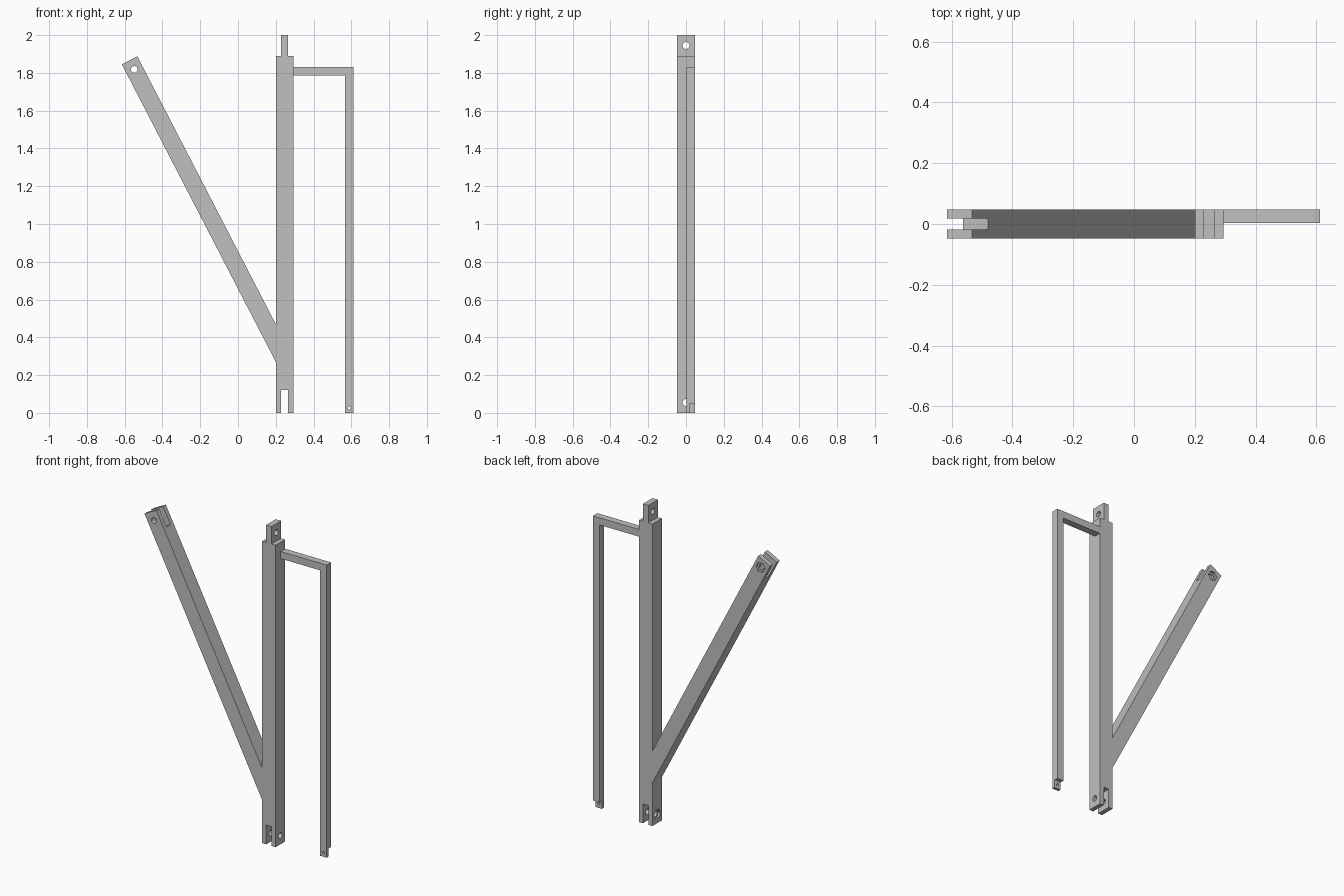
import bpy
import math
from mathutils import Matrix, Vector

cube = bpy.data.objects.get("Cube")
if cube:
    bpy.data.objects.remove(cube, do_unlink=True)

grey = bpy.data.materials.new("plain grey")
grey.use_nodes = True
colour = (0.53, 0.53, 0.53, 1)
grey.diffuse_color = colour
grey.node_tree.nodes["Principled BSDF"].inputs["Base Color"].default_value = colour

HALF = 0.047      # half thickness of post and arm
GAP = 0.0185      # half width of fork slots and of the tongue
HOLE = 0.018      # pin hole radius
NUT = 0.032       # hexagonal nut recess radius
POST_X = 0.247    # centre of the post


def prism(name, outline, y0, y1):
    """Extrude an (x, z) outline from y0 to y1."""
    n = len(outline)
    verts = [(x, y, z) for y in (y0, y1) for x, z in outline]
    faces = [tuple(range(n)), tuple(reversed(range(n, 2 * n)))]
    faces += [(i, i + n, (i + 1) % n + n, (i + 1) % n) for i in range(n)]
    mesh = bpy.data.meshes.new(name)
    mesh.from_pydata(verts, [], faces)
    mesh.materials.append(grey)
    obj = bpy.data.objects.new(name, mesh)
    bpy.context.collection.objects.link(obj)
    # make every face point outwards
    bpy.context.view_layer.objects.active = obj
    bpy.ops.object.select_all(action='DESELECT')
    obj.select_set(True)
    bpy.ops.object.mode_set(mode='EDIT')
    bpy.ops.mesh.select_all(action='SELECT')
    bpy.ops.mesh.normals_make_consistent(inside=False)
    bpy.ops.object.mode_set(mode='OBJECT')
    return obj


def box(name, x0, x1, y0, y1, z0, z1):
    return prism(name, [(x0, z0), (x1, z0), (x1, z1), (x0, z1)], y0, y1)


def pin(centre, axis, radius, length, sides=32):
    """Cylindrical or hexagonal cutter along an axis."""
    ring = [(radius * math.cos(math.tau * i / sides),
             radius * math.sin(math.tau * i / sides)) for i in range(sides)]
    obj = prism("pin_cutter", ring, -length / 2, length / 2)
    turn = Matrix.Rotation(math.pi / 2, 4, 'Z') if axis == 'X' else Matrix()
    obj.data.transform(Matrix.Translation(centre) @ turn)
    return obj


def cut(obj, *cutters):
    """Subtract the cutters, bake the result and drop the cutters."""
    for cutter in cutters:
        mod = obj.modifiers.new("cut", 'BOOLEAN')
        mod.operation = 'DIFFERENCE'
        mod.solver = 'EXACT'
        mod.object = cutter
        bpy.context.view_layer.objects.active = obj
        bpy.ops.object.modifier_apply(modifier=mod.name)
        bpy.data.objects.remove(cutter, do_unlink=True)


# Upright post with a stepped tongue on top, forked at the foot
left, right = POST_X - HALF, POST_X + HALF
post = prism("post", [(left, 0), (right, 0), (right, 1.89),
                      (POST_X + GAP, 1.89), (POST_X + GAP, 2),
                      (POST_X - GAP, 2), (POST_X - GAP, 1.89), (left, 1.89)],
             -HALF, HALF)
cut(post,
    box("slot_cutter", POST_X - GAP, POST_X + GAP, -0.1, 0.1, -0.1, 0.12),
    pin((POST_X, 0, 1.945), 'X', HOLE, 0.3),
    pin((POST_X, 0, 0.055), 'X', HOLE, 0.3),
    pin((left, 0, 0.055), 'X', NUT, 0.026, 6))

# Slanted arm, forked at its upper end
arm = prism("slanted_arm", [(left, 0.27), (left, 0.47),
                            (-0.533, 1.888), (-0.615, 1.845)], -HALF, HALF)
end = Vector((-0.574, 0, 1.8665))
down = Vector((0.46, 0, -0.888)).normalized()
slot = box("slot_cutter", -0.1, 0.1, -GAP, GAP, -0.113, 0.1)
slot.data.transform(Matrix.Translation(end)
                    @ Vector((0, 0, 1)).rotation_difference(-down).to_matrix().to_4x4())
hole = end + down * 0.054
cut(arm, slot, pin(hole, 'Y', HOLE, 0.3),
    pin(hole + Vector((0, HALF, 0)), 'Y', NUT, 0.026, 6))

# Thin bent side rod with a notched, drilled lower end
rod = prism("side_rod", [(right, 1.787), (0.567, 1.787), (0.567, 0),
                         (0.612, 0), (0.612, 1.832), (right, 1.832)],
            0.003, HALF)
cut(rod,
    box("notch_cutter", 0.5, 0.7, 0.022, 0.1, -0.1, 0.05),
    pin((0.589, 0, 0.026), 'Y', 0.008, 0.3, 24))
